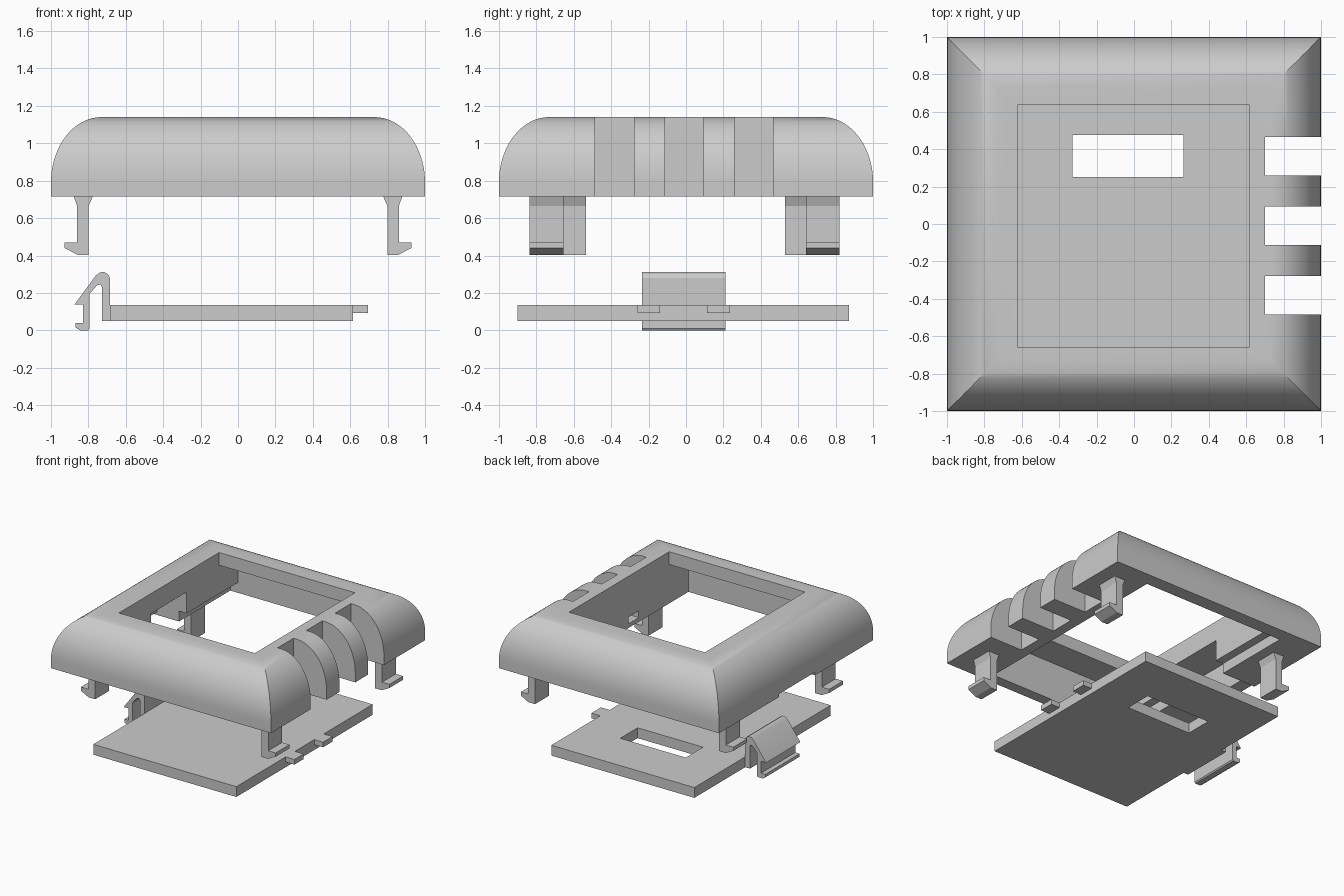
import bpy, bmesh, math

cube = bpy.data.objects.get("Cube")
if cube:
    bpy.data.objects.remove(cube, do_unlink=True)

grey = bpy.data.materials.new("plain grey")
grey.use_nodes = True
grey.diffuse_color = (0.6, 0.6, 0.6, 1)
grey.node_tree.nodes["Principled BSDF"].inputs["Base Color"].default_value = (0.6, 0.6, 0.6, 1)


def make_object(name, bm):
    bmesh.ops.recalc_face_normals(bm, faces=bm.faces)
    mesh = bpy.data.meshes.new(name)
    bm.to_mesh(mesh)
    bm.free()
    mesh.materials.append(grey)
    obj = bpy.data.objects.new(name, mesh)
    bpy.context.collection.objects.link(obj)
    return obj


def activate(obj):
    bpy.ops.object.select_all(action='DESELECT')
    obj.select_set(True)
    bpy.context.view_layer.objects.active = obj


def box(name, x, y, z):
    bm = bmesh.new()
    bmesh.ops.create_cube(bm, size=1)
    for v in bm.verts:
        v.co = [lo + (c + 0.5) * (hi - lo) for c, (lo, hi) in zip(v.co, (x, y, z))]
    return make_object(name, bm)


def extrude_y(name, points, y0, y1, side=1):
    """Extrude an x-z profile along y; side -1 mirrors it in x."""
    bm = bmesh.new()
    face = bm.faces.new([bm.verts.new((side * x, y0, z)) for x, z in points])
    ext = bmesh.ops.extrude_face_region(bm, geom=[face])
    for v in ext["geom"]:
        if isinstance(v, bmesh.types.BMVert):
            v.co.y = y1
    return make_object(name, bm)


def cut(obj, x, y, z):
    cutter = box("cutter", x, y, z)
    cutter.hide_render = True
    mod = obj.modifiers.new("cut", 'BOOLEAN')
    mod.operation, mod.solver, mod.object = 'DIFFERENCE', 'EXACT', cutter
    activate(obj)
    bpy.ops.object.modifier_apply(modifier=mod.name)
    bpy.data.objects.remove(cutter, do_unlink=True)


def smooth(obj):
    activate(obj)
    bpy.ops.object.shade_smooth_by_angle(angle=math.radians(25))


# Cover: stacked square rings following a rounded edge, mitred at the corners
BASE, TOP, SHOULDER, SEGMENTS = 0.715, 1.14, 0.79, 18
rings = [(1.0, BASE)]
for i in range(SEGMENTS + 1):
    a = math.pi / 2 * i / SEGMENTS
    rings.append((0.73 + 0.27 * math.cos(a), SHOULDER + (TOP - SHOULDER) * math.sin(a)))
bm = bmesh.new()
loops = [[bm.verts.new((sx * r, sy * r, z)) for sx, sy in ((-1, -1), (1, -1), (1, 1), (-1, 1))]
         for r, z in rings]
for low, high in zip(loops, loops[1:]):
    for i in range(4):
        j = (i + 1) % 4
        bm.faces.new((low[i], low[j], high[j], high[i]))
bm.faces.new(loops[0][::-1])
bm.faces.new(loops[-1])
cover = make_object("cover", bm)

# Display opening and the wider hollow under its lip
cut(cover, (-0.62, 0.615), (-0.66, 0.64), (0.6, 1.3))
cut(cover, (-0.62, 0.615), (-0.91, 0.885), (0.6, 1.035))
# Ledge and clip recess in the left-hand wall, with a release notch
cut(cover, (-0.69, 0), (-0.91, 0.885), (0.6, 0.8))
cut(cover, (-0.89, 0), (-0.245, 0.22), (0.6, 0.975))
cut(cover, (-1.1, -0.8), (-0.245, 0.22), (0.6, 0.74))
# Cable grooves
for y0 in (-0.485, -0.112, 0.26):
    cut(cover, (0.7, 1.2), (y0, y0 + 0.206), (0.5, 1.3))
# Sockets for the plate tabs
TABS = ((-0.26, -0.14), (0.112, 0.235))
for y0, y1 in TABS:
    cut(cover, (0.5, 0.7), (y0 - 0.005, y1 + 0.005), (0.75, 0.805))
smooth(cover)

# Hooked mounting legs
leg = [(0.798, 0.404), (0.858, 0.404), (0.927, 0.44), (0.927, 0.47), (0.86, 0.47),
       (0.86, 0.665), (0.88, 0.72), (0.775, 0.72), (0.798, 0.665)]
for name, side, y0 in (("front_right_leg", 1, -0.835), ("back_right_leg", 1, 0.64),
                       ("front_left_leg", -1, -0.715), ("back_left_leg", -1, 0.53)):
    extrude_y(name, leg, y0, y0 + 0.18, side)

# Base plate with a window and two tabs
plate = box("base_plate", (-0.685, 0.615), (-0.9, 0.87), (0.05, 0.135))
cut(plate, (-0.33, 0.265), (0.25, 0.475), (-0.2, 0.4))
for i, (y0, y1) in enumerate(TABS):
    box(f"plate_tab_{i + 1}", (0.61, 0.695), (y0, y1), (0.093, 0.135))

# Spring clip
clip = [(-0.685, 0.05), (-0.685, 0.28), (-0.695, 0.3), (-0.715, 0.312), (-0.738, 0.31),
        (-0.76, 0.293), (-0.875, 0.137), (-0.83, 0.137), (-0.83, 0.04), (-0.868, 0.04),
        (-0.868, 0.015), (-0.845, 0), (-0.8, 0), (-0.793, 0.01), (-0.793, 0.195),
        (-0.755, 0.24), (-0.735, 0.245), (-0.728, 0.23), (-0.728, 0.05)]
smooth(extrude_y("spring_clip", clip, -0.235, 0.21))
